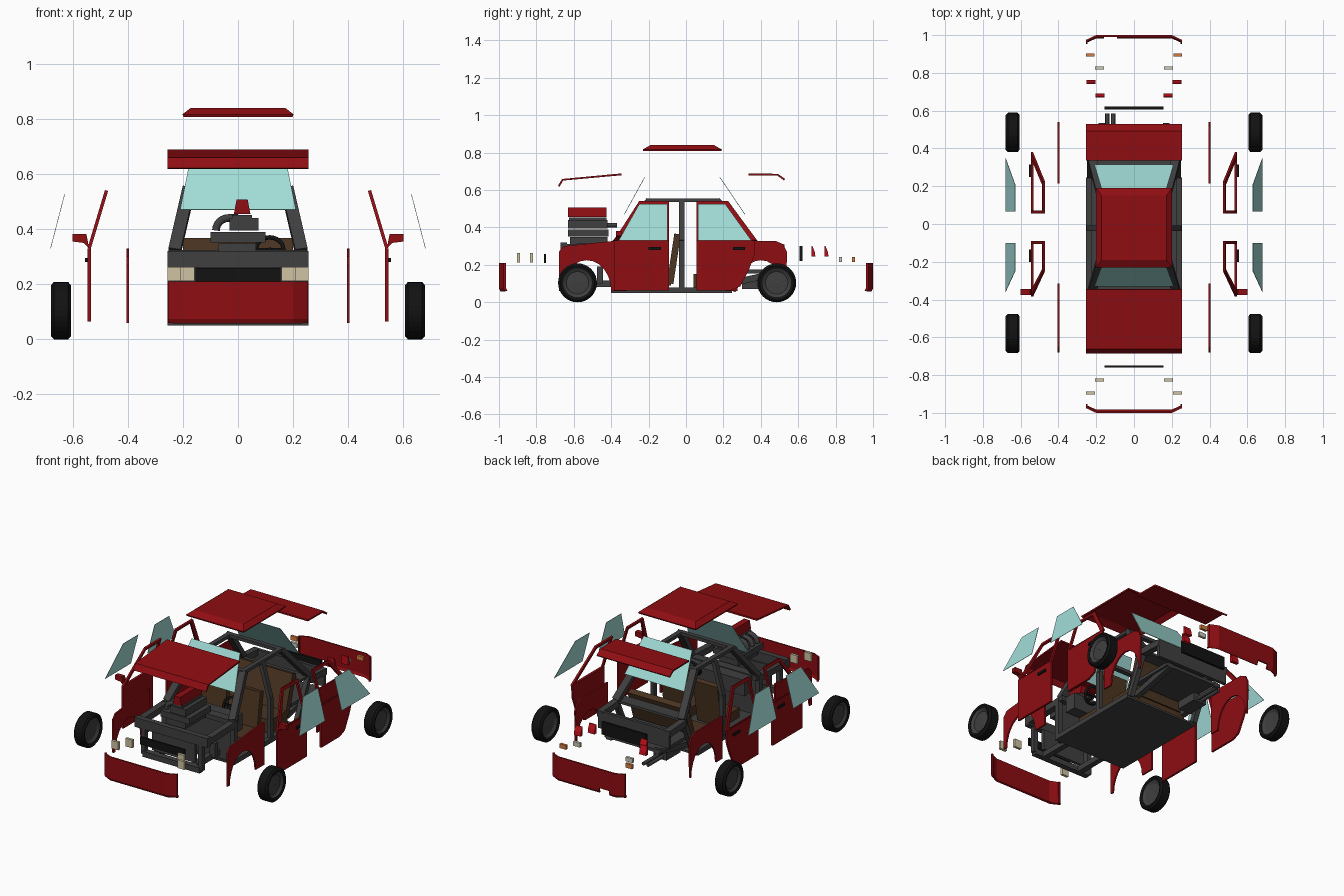
import bpy, bmesh, math
from mathutils import Vector

if "Cube" in bpy.data.objects:
    bpy.data.objects.remove(bpy.data.objects["Cube"])

def mat(name, c):
    m = bpy.data.materials.new(name)
    m.diffuse_color = (*c, 1)
    m.use_nodes = True
    m.node_tree.nodes["Principled BSDF"].inputs["Base Color"].default_value = m.diffuse_color
    return m

RED = mat("red_paint", (.27, .004, .006))
GREY = mat("dark_metal", (.05, .05, .05))
BLACK = mat("rubber", (.006, .006, .006))
GLASS = mat("glass", (.36, .72, .68))
BROWN = mat("upholstery", (.07, .035, .015))
CREAM = mat("lamp_cream", (.62, .55, .36))
WHITE = mat("lamp_white", (.6, .6, .5))
ORANGE = mat("lamp_orange", (.65, .2, .05))
LAMPRED = mat("lamp_red", (.5, .005, .01))

def mesh(name, verts, faces, m, thick=0):
    me = bpy.data.meshes.new(name)
    me.from_pydata([tuple(v) for v in verts], [], faces)
    bm = bmesh.new()
    bm.from_mesh(me)
    bmesh.ops.recalc_face_normals(bm, faces=bm.faces)
    bm.to_mesh(me)
    bm.free()
    ob = bpy.data.objects.new(name, me)
    bpy.context.collection.objects.link(ob)
    me.materials.append(m)
    if thick:
        s = ob.modifiers.new("thickness", 'SOLIDIFY')
        s.thickness, s.offset = thick, 0
    return ob

def loft(name, a, b, m):
    """Solid between two matching point loops."""
    n = len(a)
    f = [tuple(range(n)), tuple(range(2 * n - 1, n - 1, -1))]
    f += [(i, (i + 1) % n, n + (i + 1) % n, n + i) for i in range(n)]
    return mesh(name, list(a) + list(b), f, m)

def box(name, x, y, z, m=GREY):
    lo, hi = ([(x[0], y[0], k), (x[1], y[0], k), (x[1], y[1], k), (x[0], y[1], k)] for k in z)
    return loft(name, lo, hi, m)

def bar(name, p, q, w, d, m=GREY):
    """Box beam from p to q, w wide in x (or y when running along x)."""
    p, q = Vector(p), Vector(q)
    t = (q - p).normalized()
    ref = Vector((0, 1, 0)) if abs(t.x) > .9 else Vector((1, 0, 0))
    u = (ref - t * ref.dot(t)).normalized() * w / 2
    v = t.cross(u).normalized() * d / 2
    c = (u + v, u - v, -u - v, v - u)
    return loft(name, [p + k for k in c], [q + k for k in c], m)

def tube(name, pts, r, m=GREY, cyclic=False):
    cu = bpy.data.curves.new(name, 'CURVE')
    cu.dimensions, cu.bevel_depth, cu.bevel_resolution, cu.use_fill_caps = '3D', r, 2, True
    s = cu.splines.new('POLY')
    s.points.add(len(pts) - 1)
    for k, p in zip(s.points, pts):
        k.co = (*p, 1)
    s.use_cyclic_u = cyclic
    ob = bpy.data.objects.new(name, cu)
    bpy.context.collection.objects.link(ob)
    cu.materials.append(m)
    return ob

def strip(name, prof, hw, m, thick):
    """Bent sheet: (y, z) profile swept across x."""
    n = len(prof)
    v = [(s * hw, y, z) for s in (-1, 1) for y, z in prof]
    return mesh(name, v, [(i, i + 1, n + i + 1, n + i) for i in range(n - 1)], m, thick)

def side_plate(name, s, x, poly, m, t=.012):
    return loft(name, [(s * (x - t / 2), *p) for p in poly], [(s * (x + t / 2), *p) for p in poly], m)

def lean(x, z):
    return x - max(0, z - .33) * .3

def arch(cy, cz, r, rz, n=12):
    return [(cy + r * math.cos(math.pi * i / n), cz + rz * math.sin(math.pi * i / n)) for i in range(n + 1)]

# bumpers, the rear one notched for the exhaust
for name, s in (("front_bumper", -1), ("rear_bumper", 1)):
    plan = [(-.25, .962), (-.25, .972), (-.2, .995), (.2, .995), (.25, .972), (.25, .962)]
    zs = (.06, .075, .21)
    v = [(x, s * (y - (.008 if z < .07 else 0)), z) for z in zs for x, y in plan]
    f = [(k * 6 + i, k * 6 + i + 1, k * 6 + i + 7, k * 6 + i + 6) for k in range(2) for i in range(5)]
    b = mesh(name, v, f, RED, .01)
    if s > 0:
        cut = box("notch_cutter", (-.16, -.09), (.9, 1.1), (.03, .09))
        cut.hide_render = True
        cut.hide_set(True)
        mod = b.modifiers.new("notch", 'BOOLEAN')
        mod.operation, mod.object = 'DIFFERENCE', cut

# hood, boot lid, roof
strip("hood", [(-.68, .62), (-.66, .655), (-.345, .684)], .255, RED, .01)
strip("boot_lid", [(.335, .684), (.49, .682), (.527, .655)], .255, RED, .01)
rb = [(-.2, -.23, .812), (.2, -.23, .812), (.2, .19, .812), (-.2, .19, .812)]
rt = [(-.17, -.19, .835), (.17, -.19, .835), (.17, .15, .835), (-.17, .15, .835)]
mesh("roof", rb + rt, [(4, 5, 6, 7)] + [(i, (i + 1) % 4, 4 + (i + 1) % 4, 4 + i) for i in range(4)], RED, .01)

# windscreen and rear window
for name, y0, y1 in (("windscreen", -.33, -.22), ("rear_window", .315, .18)):
    mesh(name, [(-.21, y0, .47), (.21, y0, .47), (.17, y1, .67), (-.17, y1, .67)], [(0, 1, 2, 3)], GLASS, .003)

# wheel: lathed tyre and recessed rim
def wheel(name, s, y):
    for part, prof, m in (("tyre", [(.077, .612), (.092, .606), (.104, .616), (.104, .668), (.092, .679), (.077, .674)], BLACK),
                          ("rim", [(.001, .63), (.06, .625), (.078, .614), (.078, .672), (.06, .66), (.001, .664)], GREY)):
        n, k = 32, len(prof)
        v = [(s * x, y + r * math.cos(2 * math.pi * i / n), .104 + r * math.sin(2 * math.pi * i / n))
             for i in range(n) for r, x in prof]
        f = [(i * k + j, i * k + (j + 1) % k, (i + 1) % n * k + (j + 1) % k, (i + 1) % n * k + j)
             for i in range(n) for j in range(k)]
        mesh(name + "_" + part, v, f, m)

front_fender = [(-.68, .06), (-.68, .27), (-.655, .3), (-.385, .328), (-.315, .33), (-.315, .06)] + arch(-.53, .06, .13, .165)
rear_fender = [(.215, .06), (.215, .33), (.48, .328), (.52, .31), (.54, .27), (.535, .06)] + arch(.4, .06, .125, .165)
front_panel = [(-.385, .064), (-.385, .33), (-.09, .33), (-.09, .064)]
rear_panel = [(.055, .064), (.055, .33), (.37, .33), (.365, .25), (.335, .17), (.29, .085), (.24, .064)]
frames = {"front": ([(-.385, .33), (-.25, .54), (-.09, .54), (-.09, .33)], [(-.35, .335), (-.24, .522), (-.107, .522), (-.107, .335)]),
          "rear": ([(.055, .33), (.055, .54), (.225, .54), (.38, .33)], [(.072, .335), (.072, .522), (.21, .522), (.345, .335)])}
panes = {"front": [(-.36, .33), (-.25, .525), (-.1, .525), (-.1, .33)],
         "rear": [(.065, .33), (.065, .525), (.21, .525), (.35, .33)]}

for s, side in ((-1, "right"), (1, "left")):
    # fenders, doors, side glass, wheels
    side_plate(f"{side}_front_fender", s, .4, front_fender, RED, .01)
    side_plate(f"{side}_rear_fender", s, .4, rear_fender, RED, .01)
    side_plate(f"{side}_front_door", s, .54, front_panel, RED)
    side_plate(f"{side}_rear_door", s, .54, rear_panel, RED)
    for k, (o, i) in frames.items():
        v = [(s * lean(.54, z), y, z) for y, z in o + i]
        mesh(f"{side}_{k}_door_frame", v, [(j, (j + 1) % 4, 4 + (j + 1) % 4, 4 + j) for j in range(4)], RED, .012)
        mesh(f"{side}_{k}_door_glass", [(s * (.68 - (z - .33) * .26), y, z) for y, z in panes[k]], [(0, 1, 2, 3)], GLASS, .002)
    for y in (-.2, .25):
        box(f"{side}_door_handle", (s * .545, s * .555), (y, y + .065), (.28, .295), BLACK)
    mp = [(.54, .33), (.56, .35), (.6, .355), (.6, .382), (.55, .382)]
    loft(f"{side}_mirror", [(s * x, -.375, z) for x, z in mp], [(s * x, -.345, z) for x, z in mp], RED)
    wheel(f"{side}_front_wheel", s, -.58)
    wheel(f"{side}_rear_wheel", s, .485)
    # lamps
    for name, xa, xb, y, z, m in (("headlamp", .207, .255, -.895, (.212, .263), CREAM), ("inner_headlamp", .158, .206, -.825, (.212, .263), CREAM),
                                  ("rear_indicator", .208, .253, .895, (.215, .242), ORANGE), ("reverse_lamp", .16, .207, .825, (.215, .242), WHITE)):
        box(f"{side}_{name}", (s * xa, s * xb), (y - .008, y + .008), z, m)
    for xa, y in ((.205, .75), (.157, .68)):
        w = [(y - .01, .245), (y + .012, .245), (y + .008, .27), (y - .004, .3), (y - .01, .3)]
        loft(f"{side}_tail_lamp", [(s * xa, *p) for p in w], [(s * (xa + .047), *p) for p in w], LAMPRED)
    # body frame: pillars and rails
    for name, p, q, w, d in (
            ("sill", (.24, -.4, .065), (.24, .245, .065), .03, .03),
            ("a_post", (.24, -.385, .06), (.24, -.385, .32), .03, .03),
            ("a_pillar", (.23, -.38, .32), (.178, -.2, .545), .045, .03),
            ("b_post", (.24, -.022, .06), (.24, -.022, .33), .025, .03),
            ("b_pillar", (.24, -.022, .33), (.18, -.022, .545), .025, .03),
            ("c_pillar", (.23, .37, .32), (.178, .17, .545), .045, .03),
            ("c_post", (.235, .25, .06), (.235, .37, .32), .03, .03),
            ("roof_rail", (.178, -.21, .545), (.178, .18, .545), .03, .02),
            ("upper_front_rail", (.235, -.385, .3), (.235, -.665, .29), .04, .04),
            ("front_upright", (.2, -.65, .1), (.2, -.65, .28), .03, .03),
            ("front_lower_rail", (.13, -.66, .1), (.13, -.38, .1), .035, .035),
            ("strut_mount", (.15, -.46, .1), (.15, -.46, .19), .04, .03),
            ("upper_rear_rail", (.235, .36, .3), (.235, .525, .29), .04, .04),
            ("rear_lower_rail", (.17, .23, .1), (.17, .53, .165), .035, .035)):
        bar(f"{side}_{name}", (s * p[0], *p[1:]), (s * q[0], *q[1:]), w, d)
    # front seats
    x0, x1 = sorted((s * .03, s * .2))
    box(f"{side}_seat_cushion", (x0, x1), (-.25, -.08), (.09, .15), BROWN)
    bar(f"{side}_seat_back", (s * .115, -.085, .1), (s * .115, -.045, .365), .17, .035, BROWN)

# grilles
box("front_grille", (-.155, .155), (-.76, -.748), (.21, .258), BLACK)
box("rear_grille", (-.155, .155), (.606, .622), (.22, .3), BLACK)

# cross members and panels
for name, x, y, z in (("floor_pan", .25, (-.4, .245), (.05, .062)), ("firewall", .235, (-.39, -.38), (.06, .32)),
                      ("cowl", .25, (-.4, -.345), (.295, .325)), ("dashboard", .22, (-.345, -.27), (.22, .32)),
                      ("front_crossbeam", .255, (-.67, -.635), (.26, .32)), ("front_lower_cross", .2, (-.67, -.635), (.085, .12)),
                      ("radiator", .15, (-.645, -.625), (.13, .26)), ("front_roof_cross", .18, (-.215, -.185), (.535, .555)),
                      ("rear_roof_cross", .18, (.15, .18), (.535, .555)), ("parcel_shelf", .235, (.29, .37), (.305, .32)),
                      ("boot_floor", .2, (.25, .53), (.155, .175)), ("rear_panel", .25, (.505, .525), (.2, .31))):
    box(name, (-x, x), y, z)

# rear bench, steering wheel
box("rear_bench", (-.2, .2), (.04, .21), (.065, .15), BROWN)
bar("rear_bench_back", (0, .205, .12), (0, .28, .355), .4, .04, BROWN)
ring = [(.115 + .05 * math.cos(a), -.235 + .022 * math.sin(a), .325 + .045 * math.sin(a))
        for a in [2 * math.pi * i / 24 for i in range(24)]]
tube("steering_wheel", ring, .008, BLACK, True)
tube("steering_column", [(.115, -.3, .295), (.115, -.235, .325)], .01, BLACK)
box("steering_spoke", (.067, .163), (-.239, -.231), (.318, .332), BLACK)

# engine lifted out of the bay
box("sump", (-.07, .065), (-.62, -.42), (.31, .348))
box("engine_block", (-.1, .1), (-.63, -.415), (.352, .39))
box("cylinder_head", (-.03, .075), (-.63, -.42), (.395, .44))
box("head_gasket", (-.02, .05), (-.625, -.425), (.44, .452))
loft("valve_cover", [(-.015, -.63, .455), (.045, -.63, .455), (.045, -.425, .455), (-.015, -.425, .455)],
     [(-.005, -.63, .507), (.035, -.63, .507), (.035, -.425, .507), (-.005, -.425, .507)], RED)
tube("drive_shaft", [(0, -.42, .413), (0, -.37, .413)], .012)
for i in range(4):
    y = -.6 + i * .05
    arc = [(-.035 - .045 * math.sin(a), y, .395 + .045 * math.cos(a)) for a in [math.pi / 2 * k / 6 for k in range(7)]]
    tube("manifold_runner", [(0, y, .44)] + arc, .014)

# twin exhaust
for x in (-.142, -.11):
    tube("tail_pipe", [(x, .3, .09), (x, .585, .09)], .011)
box("silencer", (-.17, -.08), (.3, .44), (.07, .12))
